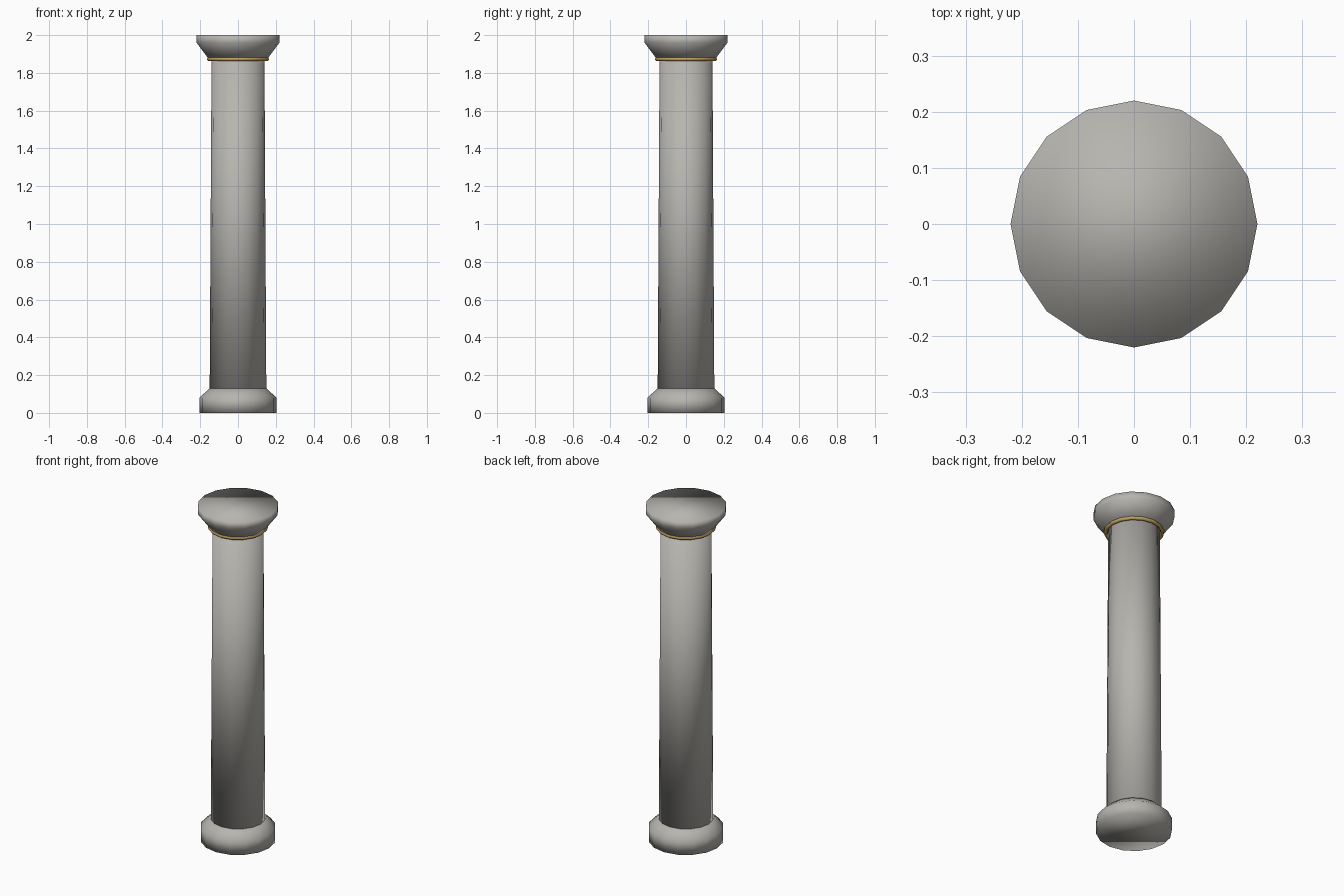
import bpy
import bmesh
import math

if "Cube" in bpy.data.objects:
    bpy.data.objects.remove(bpy.data.objects["Cube"])

SIDES = 16


def make_material(name, rgb):
    mat = bpy.data.materials.new(name)
    mat.diffuse_color = (*rgb, 1.0)
    mat.use_nodes = True
    mat.node_tree.nodes["Principled BSDF"].inputs["Base Color"].default_value = mat.diffuse_color
    return mat


stone = make_material("warm grey stone", (0.47, 0.46, 0.43))
gold = make_material("gold", (0.52, 0.35, 0.11))


def turned(name, profile, mat, loop=False):
    """Turn a (radius, z) profile around the z axis; capped unless it is a closed loop."""
    bm = bmesh.new()
    rings = []
    for r, z in profile:
        rings.append([bm.verts.new((r * math.cos(2 * math.pi * i / SIDES),
                                    r * math.sin(2 * math.pi * i / SIDES), z))
                      for i in range(SIDES)])
    pairs = list(zip(rings, rings[1:]))
    if loop:
        pairs.append((rings[-1], rings[0]))
    else:
        bm.faces.new(rings[0][::-1])
        bm.faces.new(rings[-1])
    for a, b in pairs:
        for i in range(SIDES):
            j = (i + 1) % SIDES
            bm.faces.new((a[i], a[j], b[j], b[i]))
    bmesh.ops.recalc_face_normals(bm, faces=bm.faces)
    for f in bm.faces:
        f.smooth = True
    mesh = bpy.data.meshes.new(name)
    bm.to_mesh(mesh)
    bm.free()
    mesh.materials.append(mat)
    obj = bpy.data.objects.new(name, mesh)
    bpy.context.collection.objects.link(obj)
    return obj


# Foot with a sloped shoulder
turned("base", [(0.205, 0.0), (0.205, 0.08), (0.15, 0.13)], stone)

# Gently tapering shaft
turned("shaft", [(0.15, 0.125), (0.14, 1.885)], stone)

# Flared top block
turned("capital", [(0.16, 1.88), (0.22, 1.96), (0.22, 2.0)], stone)

# Gold bead round the neck
bead = [(0.154 + 0.011 * math.cos(math.tau * k / 6),
         1.873 + 0.011 * math.sin(math.tau * k / 6)) for k in range(6)]
turned("neck_ring", bead, gold, loop=True)
